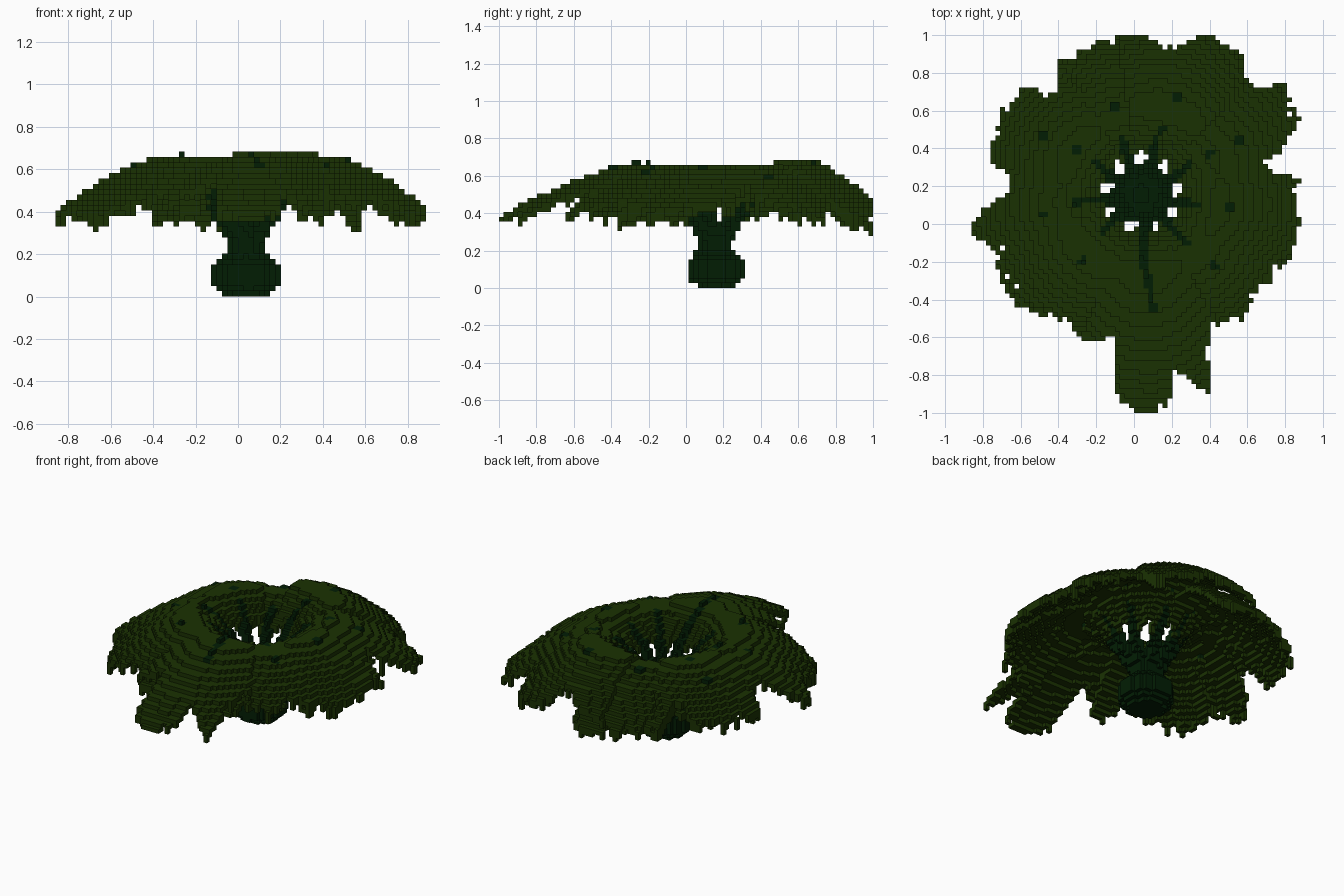
import bpy, bmesh, math, random
from mathutils import Vector

if "Cube" in bpy.data.objects:
    bpy.data.objects.remove(bpy.data.objects["Cube"])

random.seed(4)
S = 2 / 79                      # block size
NX, NY, NZ = 70, 79, 27
X0, Y0 = -NX * S / 2, -1.0
CX, CY = 0.04, 0.16             # trunk axis

# Crown outline: (angle in degrees, radius) around the trunk axis
OUTLINE = [(-180, .73), (-174, .88), (-167, .96), (-158, .84), (-151, .86),
           (-140, .91), (-126, .85), (-119, .78), (-110, .84), (-101, .78),
           (-97, 1.09), (-90, 1.18), (-83, 1.13), (-80, .98), (-77, 1.01),
           (-71, 1.12), (-67, .90), (-62, .80), (-53, .86), (-43, .80),
           (-25, .85), (-16, .87), (-5, .85), (4, .85), (12, .70), (18, .80),
           (25, .94), (36, .96), (45, .83), (56, .93), (70, .91), (78, .78),
           (84, .85), (95, .87), (106, .86), (122, .83), (130, .70),
           (141, .87), (156, .84), (168, .83), (173, .72), (180, .73)]
# Fronds: (direction in degrees, crest height, crest radius, reach)
FRONDS = [(-86, .65, .43, 1.18), (-46, .63, .43, .96), (-10, .645, .43, .92),
          (30, .64, .43, .98), (72, .683, .48, .94), (108, .62, .43, .87),
          (148, .65, .43, .92), (-170, .64, .43, .95), (-133, .659, .43, .92)]
ragged = [random.uniform(-.035, .01) for _ in range(90)]


def outline(deg):
    deg = (deg + 180) % 360 - 180
    for (a, ra), (b, rb) in zip(OUTLINE, OUTLINE[1:]):
        if a <= deg <= b:
            return ra + (rb - ra) * (deg - a) / (b - a)
    return .8


def frond_height(r, dev, crest, r0, reach):
    """Arching profile along the frond with gently drooping sides."""
    if r < r0:
        z = crest - 2.7 * (r0 - r) ** 2
    else:
        z = crest - .29 * ((r - r0) / (reach - r0)) ** 1.5
    side = r * math.sin(math.radians(dev))
    return z - .4 * side * side


def cell(x, y, z):
    return (math.floor((x - X0) / S), math.floor((y - Y0) / S), math.floor(z / S))


def inside(c):
    return 0 <= c[0] < NX and 0 <= c[1] < NY and 0 <= c[2] < NZ


def ball(cells, x, y, z, rad):
    n = math.ceil(rad / S)
    c = cell(x, y, z)
    for i in range(-n, n + 1):
        for j in range(-n, n + 1):
            for k in range(-n, n + 1):
                q = (c[0] + i, c[1] + j, c[2] + k)
                p = Vector((X0 + (q[0] + .5) * S, Y0 + (q[1] + .5) * S, (q[2] + .5) * S))
                if inside(q) and (p - Vector((x, y, z))).length < rad:
                    cells.add(q)


# Trunk: a bulbous base with a narrow neck
PROFILE = [(0, .09), (.03, .13), (.06, .156), (.14, .156), (.18, .12),
           (.21, .09), (.29, .09), (.36, .125)]
trunk = set()
for k in range(14):
    z = (k + .5) * S
    rad = next((ra + (rb - ra) * (z - a) / (b - a)
                for (a, ra), (b, rb) in zip(PROFILE, PROFILE[1:]) if a <= z <= b), 0)
    for i in range(NX):
        for j in range(NY):
            x, y = X0 + (i + .5) * S, Y0 + (j + .5) * S
            d = math.hypot(x - CX, y - CY)
            if d < rad and (z < .3 or d > .045):
                trunk.add((i, j, k))

# Stems: ribs rising from the neck, surfacing here and there along each frond
stems = set()
for n, (az, crest, r0, reach) in enumerate(FRONDS):
    ca, sa = math.cos(math.radians(az)), math.sin(math.radians(az))
    for t in range(90):
        r = .08 + t * .007
        top = frond_height(max(r, .2), 0, crest, r0, reach)
        if r < .2:
            z, rad = .29 + (top - .29) * (r - .08) / .12, .03
        elif r < .3 or (az == -86 and r < .56):
            z, rad = top, .022
        elif r < .62 and math.sin(r * 34 + n * 2.1) > .93:
            z, rad = top, .024
        else:
            continue
        wob = .015 * math.sin(r * 14 + n)
        ball(stems, CX + ca * r - sa * wob, CY + sa * r + ca * wob, z, rad)
stems -= trunk

# Leaves: thin arched sheets, one per frond, overlapping at the sides
leaves = set()
for i in range(NX):
    for j in range(NY):
        x, y = X0 + (i + .5) * S - CX, Y0 + (j + .5) * S - CY
        r, deg = math.hypot(x, y), math.degrees(math.atan2(y, x))
        edge = outline(deg) + ragged[int((deg + 180) / 4) % 90]
        if r > edge or r < .19 + .03 * math.sin(math.radians(deg * 9)):
            continue
        if r > edge - .05 and random.random() < .03:
            continue
        for az, crest, r0, reach in FRONDS:
            dev = (deg - az + 180) % 360 - 180
            if abs(dev) > 27 or r > reach + .04:
                continue
            if az != -86 and -113 < deg < -62 and r > .84:
                continue            # only the long front frond reaches here
            z = frond_height(r, dev, crest, r0, reach)
            slope = abs(frond_height(r + S, dev, crest, r0, reach) - z) / S
            low = z - S * min(slope, 1.6)
            high = min(NZ - 1, math.floor((z - .002) / S))
            for k in range(min(high, math.floor(low / S)), high + 1):
                leaves.add((i, j, k))
            # Drooping leaflet tips
            if r > edge - .03 and random.random() < .2:
                leaves.add((i, j, math.floor(low / S) - 1))
# Leaf cover under the ribs
leaves |= {(i, j, k - 1) for i, j, k in stems
           if math.hypot(X0 + i * S - CX, Y0 + j * S - CY) > .28}
leaves -= stems
leaves -= trunk


def material(name, color):
    m = bpy.data.materials.new(name)
    m.diffuse_color = (*color, 1)
    m.use_nodes = True
    m.node_tree.nodes["Principled BSDF"].inputs["Base Color"].default_value = m.diffuse_color
    return m


SIDES = [((1, 0, 0), [(1, 0, 0), (1, 1, 0), (1, 1, 1), (1, 0, 1)]),
         ((-1, 0, 0), [(0, 0, 0), (0, 0, 1), (0, 1, 1), (0, 1, 0)]),
         ((0, 1, 0), [(0, 1, 0), (0, 1, 1), (1, 1, 1), (1, 1, 0)]),
         ((0, -1, 0), [(0, 0, 0), (1, 0, 0), (1, 0, 1), (0, 0, 1)]),
         ((0, 0, 1), [(0, 0, 1), (1, 0, 1), (1, 1, 1), (0, 1, 1)]),
         ((0, 0, -1), [(0, 0, 0), (0, 1, 0), (1, 1, 0), (1, 0, 0)])]
solid = trunk | stems | leaves


def build(name, cells, mat):
    """Make block faces wherever a cell borders open air."""
    bm, verts = bmesh.new(), {}
    for c in sorted(cells):
        for d, corners in SIDES:
            if tuple(a + b for a, b in zip(c, d)) in solid:
                continue
            face = []
            for o in corners:
                p = tuple(a + b for a, b in zip(c, o))
                if p not in verts:
                    verts[p] = bm.verts.new((X0 + p[0] * S, Y0 + p[1] * S, p[2] * S))
                face.append(verts[p])
            bm.faces.new(face)
    mesh = bpy.data.meshes.new(name)
    bm.to_mesh(mesh)
    bm.free()
    mesh.materials.append(mat)
    bpy.context.collection.objects.link(bpy.data.objects.new(name, mesh))


bark = material("dark_bark_green", (.0006, .0125, .0012))
leaf = material("leaf_green", (.0103, .031, .0006))
build("trunk", trunk, bark)
build("stems", stems, bark)
build("leaves", leaves, leaf)
